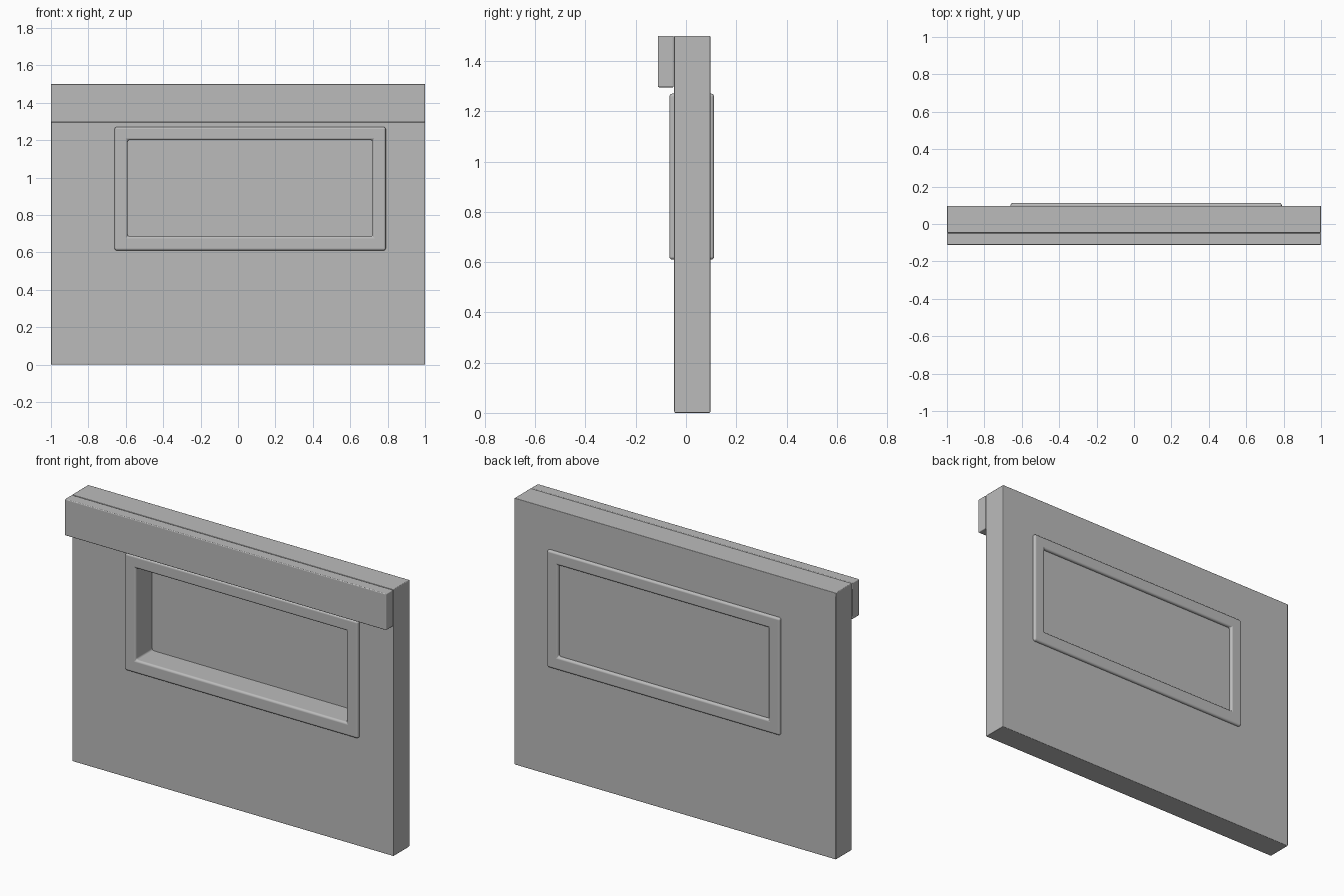
import bpy
import bmesh

cube = bpy.data.objects.get("Cube")
if cube:
    bpy.data.objects.remove(cube, do_unlink=True)

# One plain grey for everything
grey = bpy.data.materials.new("plain grey")
grey.use_nodes = True
colour = (0.5, 0.5, 0.5, 1)
grey.diffuse_color = colour
grey.node_tree.nodes["Principled BSDF"].inputs["Base Color"].default_value = colour


def rectangle(bm, rect, y):
    x0, x1, z0, z1 = rect
    return [bm.verts.new((x, y, z)) for x, z in ((x0, z0), (x1, z0), (x1, z1), (x0, z1))]


def slab(name, outer, front, back, bevel, hole=None, segments=2):
    """Upright slab from front to back, with an optional rectangular hole."""
    bm = bmesh.new()
    loops = [rectangle(bm, outer, front), rectangle(bm, outer, back)]
    if hole:
        loops += [rectangle(bm, hole, back), rectangle(bm, hole, front)]
        loops.append(loops[0])
    else:
        bm.faces.new(loops[0])
        bm.faces.new(loops[1])
    for a, b in zip(loops, loops[1:]):
        for i in range(4):
            j = (i + 1) % 4
            bm.faces.new((a[i], a[j], b[j], b[i]))
    bmesh.ops.recalc_face_normals(bm, faces=bm.faces)
    mesh = bpy.data.meshes.new(name)
    bm.to_mesh(mesh)
    bm.free()
    mesh.materials.append(grey)
    obj = bpy.data.objects.new(name, mesh)
    bpy.context.collection.objects.link(obj)
    # Rounded edges with flat main faces
    mod = obj.modifiers.new("rounded edges", "BEVEL")
    mod.width = bevel
    mod.segments = segments
    mod.harden_normals = True
    for poly in mesh.polygons:
        poly.use_smooth = True
    return obj


opening = (-0.59, 0.72, 0.685, 1.2)
frame_outer = (-0.66, 0.79, 0.61, 1.27)
panel_hole = (-0.61, 0.74, 0.665, 1.22)

# Main wall panel with its window opening
slab("wall_panel", (-1, 1, 0, 1.5), -0.047, 0.097, 0.004, panel_hole)

# Rounded trim lining the opening and standing proud on both sides
slab("window_frame", frame_outer, -0.066, 0.112, 0.012, opening, 4)

# Pane closing the opening near the back
slab("window_pane", panel_hole, 0.08, 0.096, 0.001, None, 1)

# Header board across the top of the front
slab("header_board", (-1, 1, 1.295, 1.5), -0.112, -0.049, 0.005)
